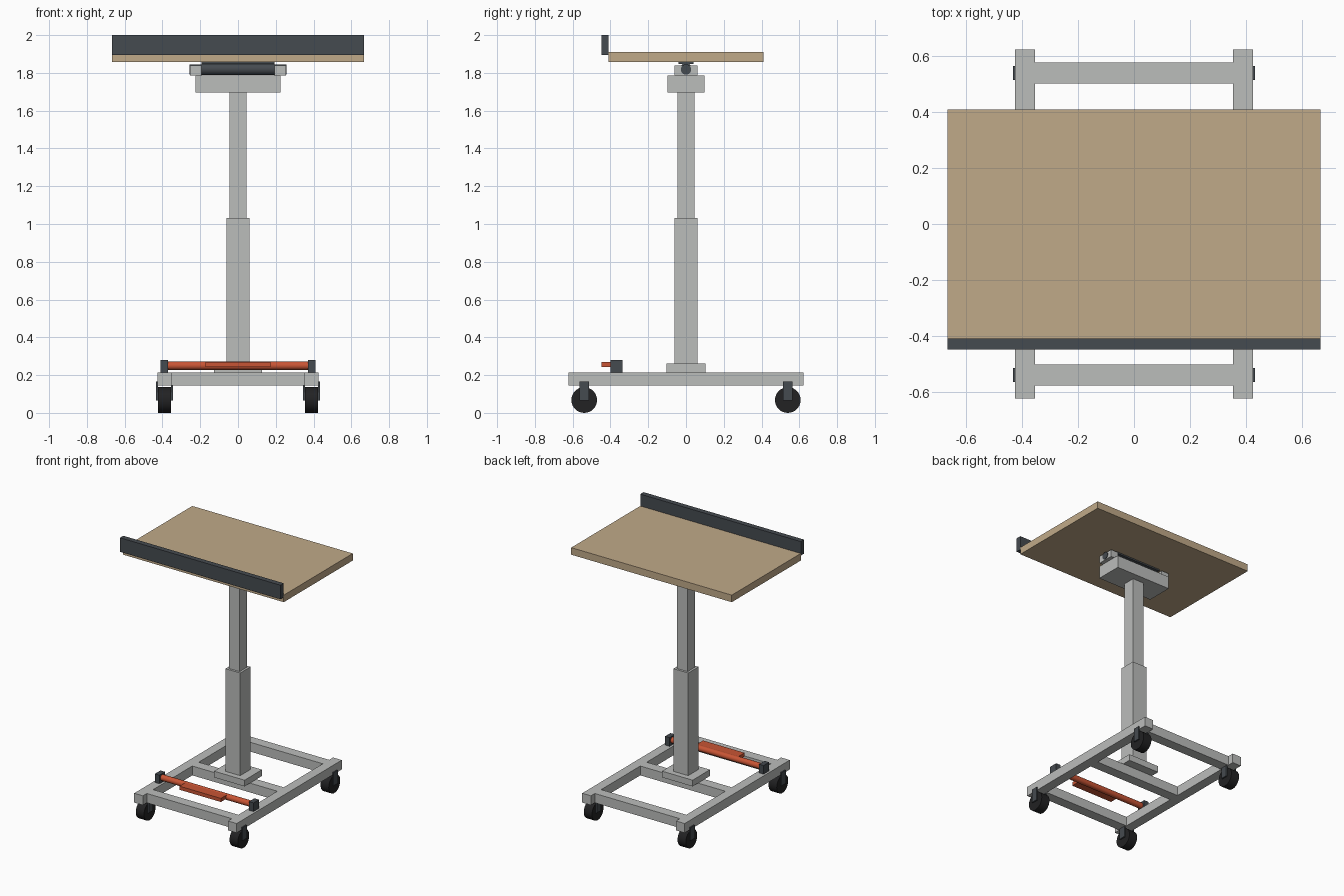
import bpy
import math

if "Cube" in bpy.data.objects:
    bpy.data.objects.remove(bpy.data.objects["Cube"], do_unlink=True)


def material(name, rgb):
    m = bpy.data.materials.new(name)
    m.use_nodes = True
    m.diffuse_color = (*rgb, 1)
    m.node_tree.nodes["Principled BSDF"].inputs["Base Color"].default_value = (*rgb, 1)
    return m


GREY = material("light grey metal", (0.5, 0.51, 0.5))
WOOD = material("tan wood", (0.53, 0.4, 0.25))
DARK = material("dark slate", (0.06, 0.07, 0.08))
ORANGE = material("orange paint", (0.58, 0.09, 0.035))
RUBBER = material("black rubber", (0.016, 0.016, 0.017))


def box(name, mat, x, y, z):
    """Box from (min, max) ranges on each axis."""
    spans = (x, y, z)
    bpy.ops.mesh.primitive_cube_add(size=1, location=[(a + b) / 2 for a, b in spans])
    ob = bpy.context.object
    ob.name = name
    ob.scale = [b - a for a, b in spans]
    bpy.ops.object.transform_apply(location=False, rotation=False, scale=True)
    ob.data.materials.append(mat)
    return ob


def rod(name, mat, radius, x, y, z, sides=32):
    """Cylinder lying along x."""
    bpy.ops.mesh.primitive_cylinder_add(
        vertices=sides, radius=radius, depth=x[1] - x[0],
        location=((x[0] + x[1]) / 2, y, z), rotation=(0, math.pi / 2, 0))
    ob = bpy.context.object
    ob.name = name
    ob.data.materials.append(mat)
    bpy.ops.object.shade_smooth_by_angle(angle=math.radians(35))
    return ob


def around(c, half):
    return (c - half, c + half)


# Base frame
FRAME_Z = (0.145, 0.215)
for side, s in (("left", 1), ("right", -1)):
    box(f"{side}_rail", GREY, around(s * 0.389, 0.036), (-0.623, 0.623), FRAME_Z)
for name, y in (("front", -0.539), ("middle", 0), ("back", 0.539)):
    box(f"{name}_cross_rail", GREY, (-0.353, 0.353), around(y, 0.038), FRAME_Z)

# Casters
for side, s in (("left", 1), ("right", -1)):
    for end, e in (("front", -1), ("back", 1)):
        x, y = s * 0.389, e * 0.539
        rod(f"{end}_{side}_wheel", RUBBER, 0.068, around(x, 0.034), y, 0.068)
        for part, p in (("outer", 1), ("inner", -1)):
            box(f"{end}_{side}_{part}_fork", DARK, around(x + s * p * 0.039, 0.005),
                around(y, 0.025), (0.065, 0.165))

# Telescopic column
box("column_foot_plate", GREY, around(0, 0.127), around(0, 0.103), (0.215, 0.262))
box("lower_column", GREY, around(0, 0.061), around(0, 0.061), (0.262, 1.032))
box("upper_column", GREY, around(0, 0.045), around(0, 0.045), (1.032, 1.695))
box("column_head", GREY, around(0, 0.226), around(0, 0.098), (1.695, 1.787))

# Tilt hinge under the top
rod("hinge_barrel", DARK, 0.032, around(0, 0.193), 0, 1.82)
rod("hinge_pin", DARK, 0.027, around(0, 0.258), 0, 1.818)
box("hinge_plate", DARK, around(0, 0.193), around(0, 0.04), (1.847, 1.858))
for side, s in (("left", 1), ("right", -1)):
    box(f"{side}_hinge_lug", GREY, around(s * 0.224, 0.03), around(0, 0.061), (1.787, 1.84))

# Table top and front lip
box("table_top", WOOD, around(0, 0.666), around(0, 0.409), (1.858, 1.911))
box("front_lip", DARK, around(0, 0.666), (-0.448, -0.409), (1.895, 2.0))

# Foot pedal bar
rod("pedal_bar", ORANGE, 0.022, around(0, 0.375), -0.368, 0.25)
box("pedal_pad", ORANGE, around(0, 0.172), (-0.448, -0.368), (0.242, 0.269))
for side, s in (("left", 1), ("right", -1)):
    box(f"{side}_pedal_bracket", DARK, around(s * 0.39, 0.019), (-0.4, -0.335), (0.215, 0.28))
